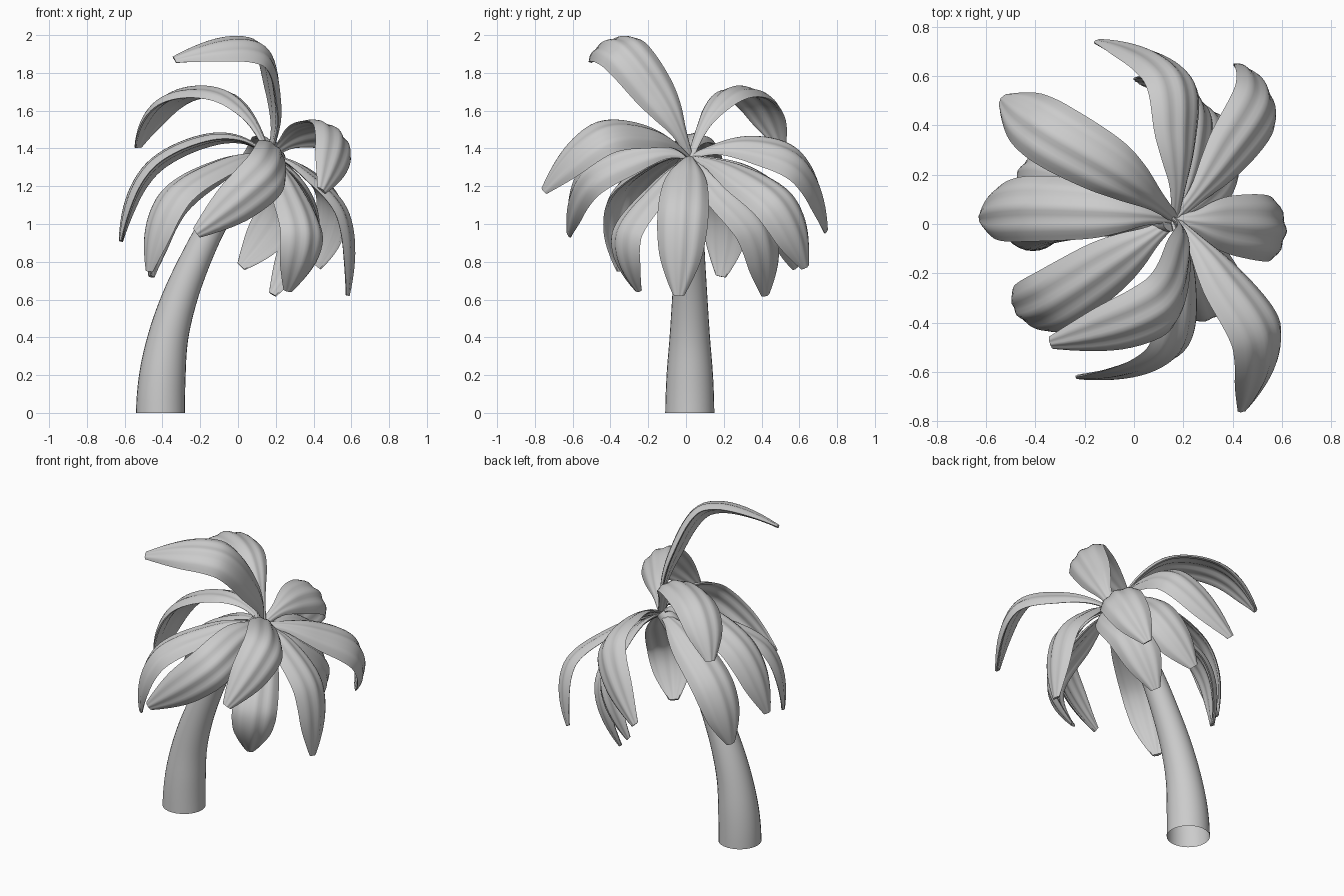
import bpy, bmesh, math
from mathutils import Vector

if "Cube" in bpy.data.objects:
    bpy.data.objects.remove(bpy.data.objects["Cube"])


def spline(pts, t):
    """Catmull-Rom through pts, t in 0..1; ends keep the curvature of the path."""
    p = ([3 * (pts[0] - pts[1]) + pts[2]] + list(pts)
         + [3 * (pts[-1] - pts[-2]) + pts[-3]])
    n = len(pts) - 1
    i = min(int(t * n), n - 1)
    u = t * n - i
    a, b, c, d = p[i:i + 4]
    return 0.5 * (2 * b + (c - a) * u + (2 * a - 5 * b + 4 * c - d) * u * u
                  + (3 * b - a - 3 * c + d) * u ** 3)


def loft(name, rings, cap_start):
    """Skin a list of closed rings into one smooth object."""
    bm = bmesh.new()
    rows = [[bm.verts.new(p) for p in r] for r in rings]
    n = len(rows[0])
    for r0, r1 in zip(rows, rows[1:]):
        for k in range(n):
            bm.faces.new((r0[k], r0[(k + 1) % n], r1[(k + 1) % n], r1[k]))
    if cap_start:
        bm.faces.new(rows[0])
    bm.faces.new(rows[-1])
    bmesh.ops.recalc_face_normals(bm, faces=bm.faces)
    me = bpy.data.meshes.new(name)
    bm.to_mesh(me)
    bm.free()
    ob = bpy.data.objects.new(name, me)
    bpy.context.collection.objects.link(ob)
    bpy.context.view_layer.objects.active = ob
    for o in bpy.context.selected_objects:
        o.select_set(False)
    ob.select_set(True)
    bpy.ops.object.shade_smooth_by_angle(angle=math.radians(60))
    return ob


# Trunk: leaning tapered tube, open at the bottom (x, z, radius)
trunk = [Vector(v) for v in ((-.41, 0, .13), (-.4, .2, .123), (-.37, .4, .107),
                             (-.312, .6, .094), (-.23, .8, .082), (-.13, 1.0, .072),
                             (0, 1.2, .062), (.15, 1.37, .05))]
rings = []
for i in range(29):
    t = i / 28
    c = spline(trunk, t)
    d = spline(trunk, min(t + .01, 1)) - spline(trunk, max(t - .01, 0))
    tan = Vector((d.x, 0, d.y)).normalized() if i else Vector((0, 0, 1))
    nx = Vector((tan.z, 0, -tan.x))
    rings.append([Vector((c.x, .02, c.y)) + c.z * (nx * math.cos(a) + Vector((0, 1, 0)) * math.sin(a))
                  for a in (k * math.tau / 28 for k in range(28))])
loft("trunk", rings, False)

# Fronds: midrib points at one third, two thirds and tip, all from the crown
CROWN = Vector((.17, .02, 1.36))
FRONDS = [
    ((.22, -.13, 1.67), (.11, -.36, 1.955), (-.34, -.49, 1.88)),
    ((-.04, .19, 1.69), (-.36, .38, 1.69), (-.54, .51, 1.41)),
    ((-.12, .06, 1.48), (-.49, .07, 1.31), (-.63, .03, .91)),
    ((.20, .34, 1.43), (.16, .63, 1.32), (-.14, .75, .97)),
    ((.39, .27, 1.28), (.54, .51, 1.10), (.43, .64, .77)),
    ((.37, -.20, 1.50), (.54, -.48, 1.48), (.45, -.76, 1.18)),
    ((-.08, -.16, 1.34), (-.38, -.35, 1.15), (-.48, -.35, .75)),
    ((-.10, .14, 1.31), (-.39, .23, 1.09), (-.47, .19, .72)),
    ((.22, -.26, 1.39), (.15, -.55, 1.25), (-.22, -.63, .95)),
    ((.28, -.16, 1.21), (.37, -.36, .94), (.27, -.26, .64)),
    ((.35, .18, 1.21), (.38, .41, .96), (.19, .43, .62)),
    ((.38, .00, 1.28), (.59, -.02, 1.04), (.59, -.04, .62)),
    ((.26, .30, 1.27), (.25, .53, 1.06), (.02, .59, .77)),
]
# Half-width along the frond, evenly spaced from root to tip
WIDTH = [Vector((w, 0)) for w in (.022, .042, .084, .115, .13, .135, .130, .105, .03)]
HALF = 16


def frond(name, pts):
    pts = [CROWN] + [Vector(p) for p in pts]
    side = (pts[2] - pts[0]).cross(pts[3] - pts[2]).normalized()
    rings = []
    for i in range(33):
        t = i / 32
        c = spline(pts, t)
        tan = (spline(pts, min(t + .01, 1)) - spline(pts, max(t - .01, 0))).normalized()
        s_dir = (side - tan * side.dot(tan)).normalized()
        up = tan.cross(s_dir)
        w = spline(WIDTH, t).x
        top, bottom = [], []
        for k in range(HALF + 1):
            s = -1 + 2 * k / HALF
            # drooping edges, soft midrib and a fold on either side of it
            h = w * (-.40 * s * s + .04 * math.cos(3 * math.pi * s))
            thick = (.014 + .17 * w) * math.sqrt(1 - s * s)
            top.append(c + s_dir * s * w + up * h)
            bottom.append(c + s_dir * s * w + up * (h - thick))
        rings.append(top + bottom[-2:0:-1])
    loft(name, rings, True)


for n, pts in enumerate(FRONDS):
    frond(f"frond_{n + 1:02d}", pts)
